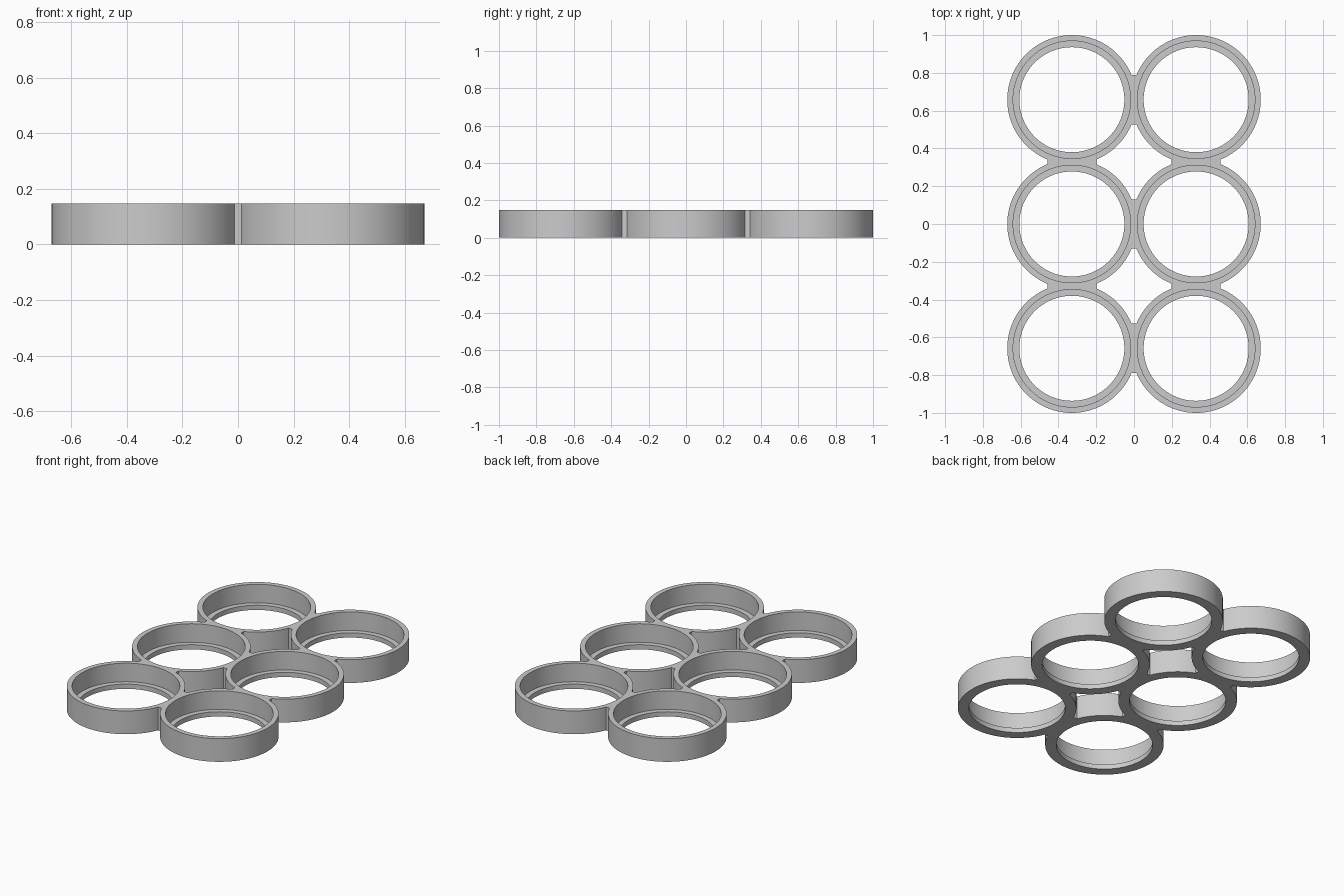
import bpy
import bmesh
import math

cube = bpy.data.objects.get("Cube")
if cube:
    bpy.data.objects.remove(cube, do_unlink=True)

PITCH = 0.658       # spacing between ring centres
OUTER = 0.342       # outer wall radius
POCKET = 0.311      # radius of the pocket above the lip
HOLE = 0.278        # radius of the hole through the lip
HEIGHT = 0.148
LIP = 0.03
WEB = (0.026, 0.26)  # thickness and length of the webs between rings

grey = bpy.data.materials.new("light grey")
grey.use_nodes = True
colour = (0.6, 0.6, 0.6, 1)
grey.diffuse_color = colour
grey.node_tree.nodes["Principled BSDF"].inputs["Base Color"].default_value = colour


def finish(name, bm, location):
    bmesh.ops.recalc_face_normals(bm, faces=bm.faces)
    mesh = bpy.data.meshes.new(name)
    bm.to_mesh(mesh)
    bm.free()
    mesh.materials.append(grey)
    obj = bpy.data.objects.new(name, mesh)
    obj.location = location
    bpy.context.collection.objects.link(obj)
    return obj


def ring(name, x, y, steps=96):
    """Lathe a ring with a stepped inside."""
    profile = [(HOLE, 0), (OUTER, 0), (OUTER, HEIGHT),
               (POCKET, HEIGHT), (POCKET, LIP), (HOLE, LIP)]
    bm = bmesh.new()
    loops = []
    for i in range(steps):
        a = math.tau * i / steps
        loops.append([bm.verts.new((r * math.cos(a), r * math.sin(a), z))
                      for r, z in profile])
    for i, here in enumerate(loops):
        after = loops[(i + 1) % steps]
        for j in range(len(profile)):
            k = (j + 1) % len(profile)
            bm.faces.new((here[j], after[j], after[k], here[k]))
    return finish(name, bm, (x, y, 0))


def web(name, x, y, size_x, size_y):
    """Plate filling the notch where two rings meet."""
    bm = bmesh.new()
    bmesh.ops.create_cube(bm, size=1)
    bmesh.ops.scale(bm, vec=(size_x, size_y, HEIGHT), verts=bm.verts)
    return finish(name, bm, (x, y, HEIGHT / 2))


# Two columns of three rings
columns = (-PITCH / 2, PITCH / 2)
rows = (-PITCH, 0, PITCH)
parts = [ring("ring", x, y) for x in columns for y in rows]

# Webs between the columns, then between the rows
parts += [web("web", 0, y, *WEB) for y in rows]
parts += [web("web", x, y, WEB[1], WEB[0])
          for x in columns for y in (-PITCH / 2, PITCH / 2)]

# Fuse everything into one solid holder
holder = parts[0]
holder.name = "ring_holder"
bpy.context.view_layer.objects.active = holder
for part in parts[1:]:
    fuse = holder.modifiers.new("fuse", 'BOOLEAN')
    fuse.operation = 'UNION'
    fuse.solver = 'EXACT'
    fuse.object = part
    bpy.ops.object.modifier_apply(modifier=fuse.name)
    bpy.data.objects.remove(part, do_unlink=True)

bpy.ops.object.select_all(action='DESELECT')
holder.select_set(True)
bpy.ops.object.shade_smooth_by_angle(angle=math.radians(30))
